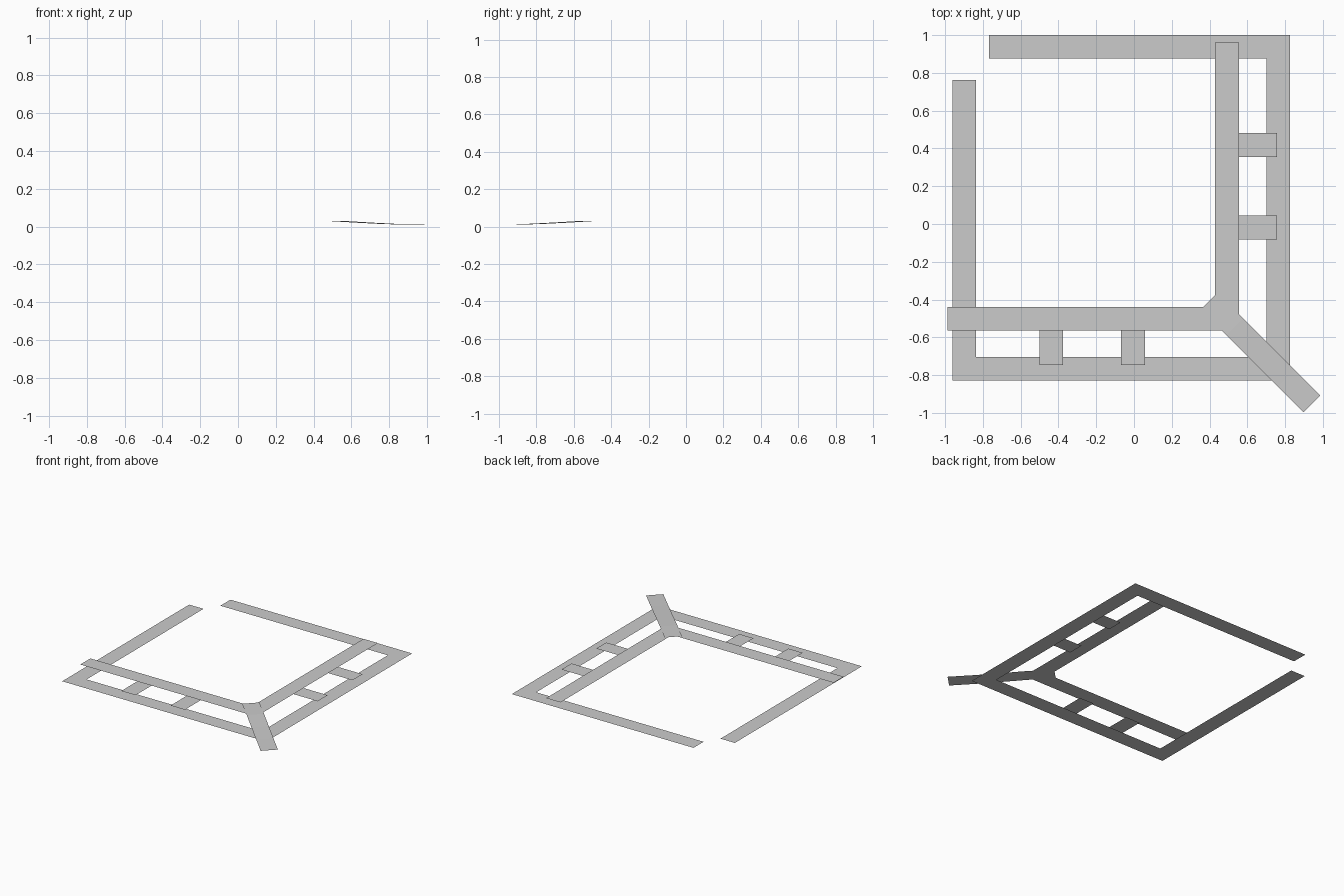
import bpy, bmesh
from mathutils import Vector

if "Cube" in bpy.data.objects:
    bpy.data.objects.remove(bpy.data.objects["Cube"])

W = 0.126  # common strip width


def strip(name, path, width=W):
    """Flat ribbon along a path, with mitred corners and upward-facing normals."""
    pts = [Vector(p) for p in path]
    dirs = [(b - a).to_2d().normalized() for a, b in zip(pts, pts[1:])]
    bm = bmesh.new()
    rows = []
    for i, p in enumerate(pts):
        d0, d1 = dirs[max(i - 1, 0)], dirs[min(i, len(dirs) - 1)]
        n0, n1 = Vector((-d0.y, d0.x)), Vector((-d1.y, d1.x))
        off = (n0 + n1) / (1 + n0.dot(n1)) * width / 2
        off = Vector((off.x, off.y, 0))
        rows.append((bm.verts.new(p - off), bm.verts.new(p + off)))
    for (r0, l0), (r1, l1) in zip(rows, rows[1:]):
        bm.faces.new((r0, r1, l1, l0))
    mesh = bpy.data.meshes.new(name)
    bm.to_mesh(mesh)
    bm.free()
    ob = bpy.data.objects.new(name, mesh)
    bpy.context.collection.objects.link(ob)
    return ob


# Lower open square loop
strip("outer_path", [(-0.899, 0.762, 0), (-0.899, -0.766, 0), (0.764, -0.766, 0),
                     (0.764, 0.938, 0), (-0.767, 0.938, 0)])

# Raised L-shaped path
Z = 0.025
strip("inner_path", [(-0.988, -0.502, Z), (0.492, -0.502, Z), (0.492, 0.96, Z)])

# Short links between the two paths
for i, c in enumerate((-0.438, -0.006)):
    strip(f"front_link_{i + 1}", [(c, -0.535, 0.015), (c, -0.747, 0.015)])
for i, c in enumerate((-0.018, 0.418)):
    strip(f"side_link_{i + 1}", [(0.53, c, 0.015), (0.756, c, 0.015)])

# Diagonal ramp at the corner, stepping down in four segments
heights = (0.030, 0.029, 0.021, 0.014, 0.010)
strip("corner_ramp", [(0.398 + 0.136 * i, -0.409 - 0.136 * i, z)
                      for i, z in enumerate(heights)])
